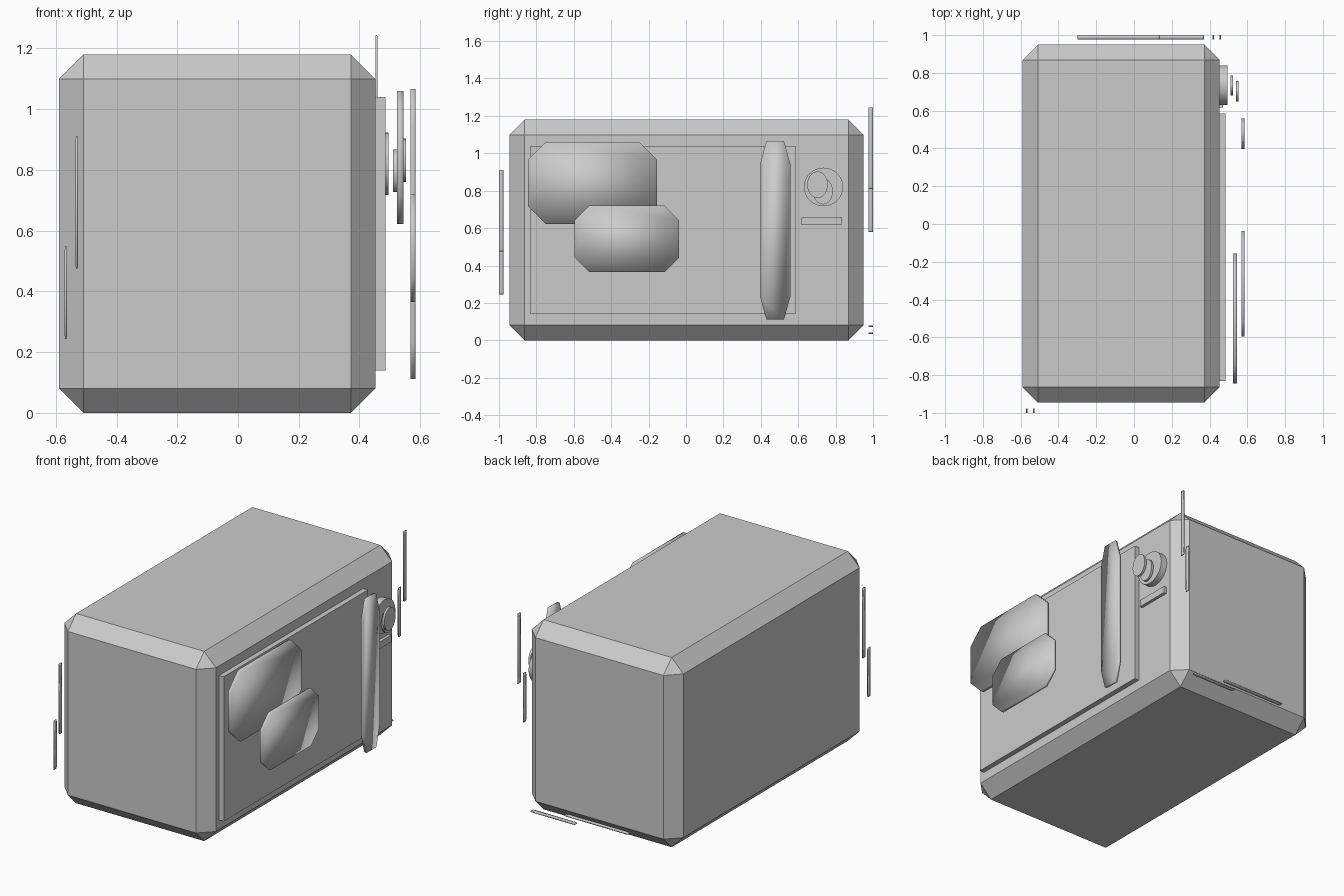
import bpy, bmesh, math
from mathutils import Vector

if "Cube" in bpy.data.objects:
    bpy.data.objects.remove(bpy.data.objects["Cube"])


def finish(name, bm, smooth=False):
    bmesh.ops.recalc_face_normals(bm, faces=bm.faces)
    me = bpy.data.meshes.new(name)
    bm.to_mesh(me)
    bm.free()
    if smooth:
        for p in me.polygons:
            p.use_smooth = True
    ob = bpy.data.objects.new(name, me)
    bpy.context.collection.objects.link(ob)
    return ob


def box(name, lo, hi, bevel=0.0):
    bm = bmesh.new()
    bmesh.ops.create_cube(bm, size=1)
    for v in bm.verts:
        v.co = Vector([l + (h - l) * (c + 0.5) for l, h, c in zip(lo, hi, v.co)])
    if bevel:
        bmesh.ops.bevel(bm, geom=bm.edges[:], offset=bevel, segments=1,
                        profile=0.5, affect='EDGES')
    return finish(name, bm)


def cut_slab(name, axes, u, v, w, cu, cv):
    """Thin slab with cut corners: u, v, w are ranges along the three axes."""
    pts = [(u[0] + cu, v[0]), (u[1] - cu, v[0]), (u[1], v[0] + cv), (u[1], v[1] - cv),
           (u[1] - cu, v[1]), (u[0] + cu, v[1]), (u[0], v[1] - cv), (u[0], v[0] + cv)]
    bm = bmesh.new()

    def vert(a, b, c):
        co = [0, 0, 0]
        for ax, val in zip(axes, (a, b, c)):
            co[ax] = val
        return bm.verts.new(co)
    rings = [[vert(a, b, c) for a, b in pts] for c in w]
    for r in rings:
        bm.faces.new(r)
    for i in range(8):
        j = (i + 1) % 8
        bm.faces.new((rings[0][i], rings[0][j], rings[1][j], rings[1][i]))
    return finish(name, bm, True)


def disc(name, x0, x1, y, z, ry, rz):
    bm = bmesh.new()
    bmesh.ops.create_cone(bm, cap_ends=True, segments=32, radius1=1, radius2=1, depth=1)
    for v in bm.verts:
        a, b, c = v.co
        v.co = (x0 + (x1 - x0) * (c + 0.5), y + a * ry, z + b * rz)
    ob = finish(name, bm)
    for p in ob.data.polygons:
        p.use_smooth = len(p.vertices) == 4
    for e in ob.data.edges:
        va, vb = (ob.data.vertices[i].co for i in e.vertices)
        e.use_edge_sharp = abs(va.x - vb.x) < 1e-5
    return ob


# oven body and door
box("oven_body", (-0.59, -0.945, 0), (0.453, 0.949, 1.18), 0.081)
box("door_panel", (0.445, -0.832, 0.14), (0.485, 0.585, 1.04))

# window highlights and handle
YZ = (1, 2, 0)
cut_slab("window_highlight_large", YZ, (-0.845, -0.155), (0.622, 1.06), (0.523, 0.545), 0.095, 0.095)
cut_slab("window_highlight_small", YZ, (-0.595, -0.037), (0.365, 0.72), (0.568, 0.585), 0.078, 0.078)
cut_slab("door_handle", YZ, (0.396, 0.558), (0.111, 1.066), (0.568, 0.585), 0.034, 0.123)

# dial and button
disc("dial_base", 0.445, 0.495, 0.735, 0.82, 0.105, 0.103)
disc("dial_middle", 0.51, 0.524, 0.732, 0.797, 0.053, 0.07)
disc("dial_cap", 0.54, 0.554, 0.703, 0.832, 0.055, 0.071)
box("button_strip", (0.445, 0.617, 0.617), (0.472, 0.835, 0.66))

# thin edge highlight streaks: (x, z start, z end, y range)
FRONT, BACK = (-1.0, -0.977), (0.977, 1.0)
for name, x, z0, z1, ys in (
        ("front_streak_short", -0.567, 0.244, 0.549, FRONT),
        ("front_streak_long", -0.531, 0.475, 0.912, FRONT),
        ("back_streak_short", 0.419, 0.578, 0.883, BACK),
        ("back_streak_long", 0.456, 0.808, 1.245, BACK)):
    cut_slab(name, (0, 2, 1), (x - 0.004, x + 0.004), (z0, z1), ys, 0.002, 0.012)
for name, z, x0, x1 in (("back_low_streak_short", 0.038, 0.065, 0.37),
                        ("back_low_streak_long", 0.075, -0.3, 0.137)):
    cut_slab(name, (0, 2, 1), (x0, x1), (z - 0.004, z + 0.004), BACK, 0.012, 0.002)
